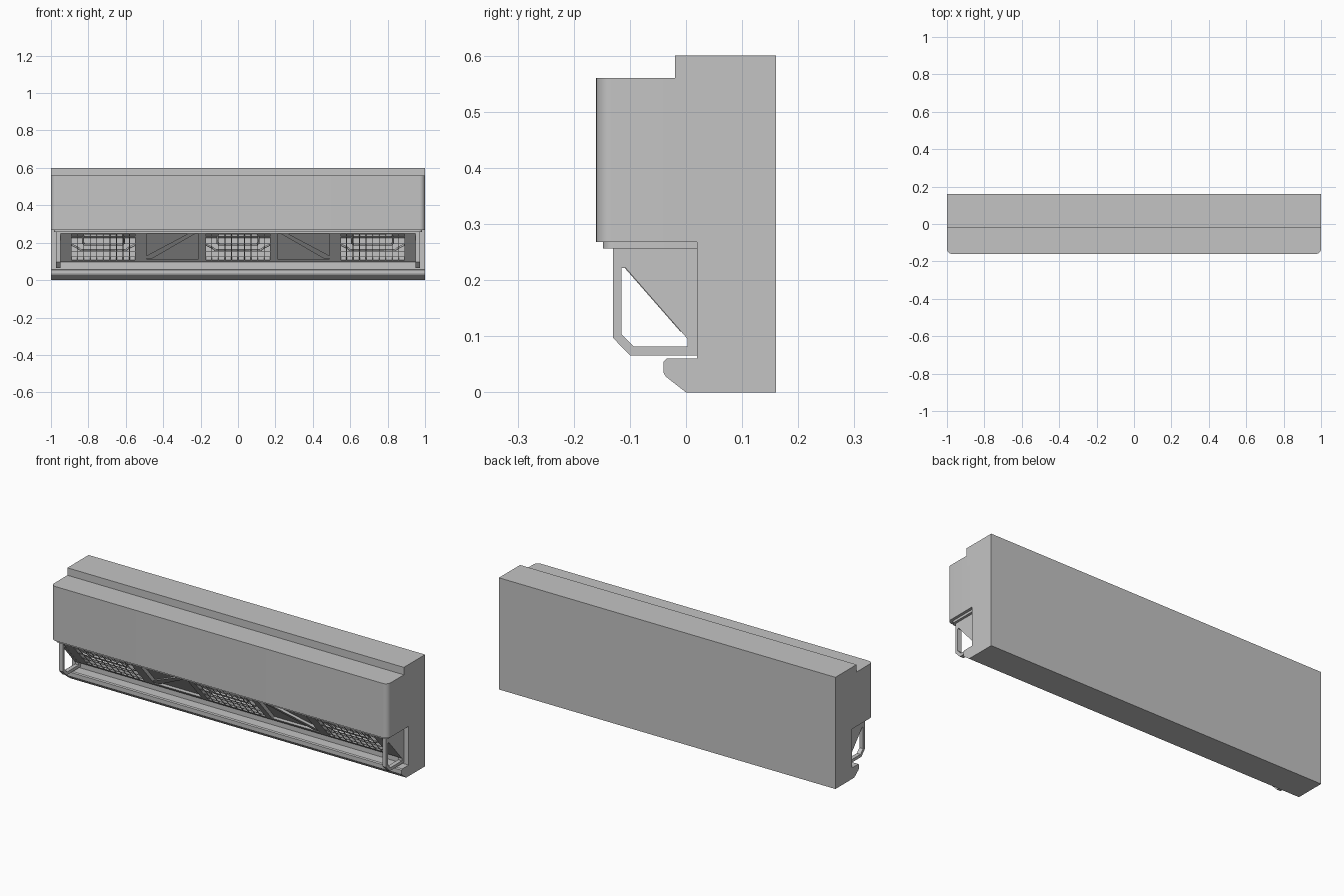
import bpy, bmesh
from mathutils import Vector

if "Cube" in bpy.data.objects:
    bpy.data.objects.remove(bpy.data.objects["Cube"], do_unlink=True)

GREY = (0.55, 0.55, 0.55, 1)
grey = bpy.data.materials.new("light grey")
grey.use_nodes = True
grey.diffuse_color = GREY
grey.node_tree.nodes["Principled BSDF"].inputs["Base Color"].default_value = GREY


def add(name, bm):
    bmesh.ops.recalc_face_normals(bm, faces=bm.faces)
    me = bpy.data.meshes.new(name)
    bm.to_mesh(me)
    bm.free()
    ob = bpy.data.objects.new(name, me)
    me.materials.append(grey)
    bpy.context.collection.objects.link(ob)
    return ob


def select(ob):
    bpy.ops.object.select_all(action='DESELECT')
    ob.select_set(True)
    bpy.context.view_layer.objects.active = ob


def extrude(bm, faces, x0, x1):
    """Push flat faces lying at x0 out to x1."""
    res = bmesh.ops.extrude_face_region(bm, geom=faces, use_keep_orig=True)
    moved = [g for g in res["geom"] if isinstance(g, bmesh.types.BMVert)]
    bmesh.ops.translate(bm, verts=moved, vec=(x1 - x0, 0, 0))


def prism(bm, profile, x0, x1):
    """Solid from a (y, z) profile between two x positions."""
    extrude(bm, [bm.faces.new([bm.verts.new((x0, y, z)) for y, z in profile])], x0, x1)


def rounded_block(name, half_x, y0, y1, z0, z1, radius):
    """Box whose two upright front edges are rounded."""
    bm = bmesh.new()
    prism(bm, [(y0, z0), (y1, z0), (y1, z1), (y0, z1)], -half_x, half_x)
    edges = [e for e in bm.edges if all(abs(v.co.y - y0) < 1e-5 for v in e.verts)
             and abs(e.verts[0].co.z - e.verts[1].co.z) > 0.001]
    bmesh.ops.bevel(bm, geom=edges, offset=radius, segments=8, profile=0.5, affect='EDGES')
    ob = add(name, bm)
    select(ob)
    bpy.ops.object.shade_smooth_by_angle(angle=0.6)


def wires(name, paths, radius):
    """Round rods along (points, closed) paths."""
    cu = bpy.data.curves.new(name, 'CURVE')
    cu.dimensions = '3D'
    cu.bevel_depth = radius
    cu.bevel_resolution = 1
    cu.use_fill_caps = True
    for pts, closed in paths:
        sp = cu.splines.new('POLY')
        sp.points.add(len(pts) - 1)
        for p, co in zip(sp.points, pts):
            p.co = (*co, 1)
        sp.use_cyclic_u = closed
    cu.materials.append(grey)
    ob = bpy.data.objects.new(name, cu)
    bpy.context.collection.objects.link(ob)
    select(ob)
    bpy.ops.object.convert(target='MESH')


def on_slope(x, z, inward=0.0):
    """Point on the sloping panel, optionally set back behind it."""
    return Vector((x, 0.003 - (z - 0.096) * 0.875 + inward, z))


# Back body with the hooked lip at the bottom
bm = bmesh.new()
prism(bm, [(0.16, 0), (0.16, 0.6), (-0.02, 0.6), (-0.02, 0.5), (0.02, 0.5), (0.02, 0.06),
           (-0.035, 0.06), (-0.04, 0.055), (-0.04, 0.035), (-0.036, 0.028), (0, 0)], -1, 1)
add("back_body", bm)

# Front hood and the thin plate below it
rounded_block("front_hood", 1, -0.16, 0.021, 0.268, 0.56, 0.028)
rounded_block("hood_underplate", 0.985, -0.148, 0.021, 0.256, 0.269, 0.02)

# End brackets: a plate with a window
OUTER = [(-0.13, 0.257), (0.02, 0.257), (0.02, 0.095), (0.02, 0.066), (-0.1, 0.066), (-0.13, 0.097)]
WINDOW = [(-0.115, 0.222), (-0.108, 0.222), (0.003, 0.095), (0.003, 0.082), (-0.093, 0.082), (-0.115, 0.104)]
for side, label in ((1, "left"), (-1, "right")):
    bm = bmesh.new()
    x0, x1 = side * 0.95, side * 0.972
    rings = [[bm.verts.new((x0, y, z)) for y, z in ring] for ring in (OUTER, WINDOW)]
    faces = []
    for i in range(len(OUTER)):
        j = (i + 1) % len(OUTER)
        faces.append(bm.faces.new((rings[0][i], rings[0][j], rings[1][j], rings[1][i])))
    extrude(bm, faces, x0, x1)
    add(label + "_bracket", bm)

# Sloping panel between the brackets
bm = bmesh.new()
prism(bm, [(0.021, 0.258), (-0.13, 0.258), (-0.13, 0.248), (0.003, 0.096), (0.021, 0.096)], -0.951, 0.951)
panel = add("sloping_panel", bm)

# Pockets cut into the panel: three deep vents, two shallow bays
VENTS = (-0.72, 0, 0.72)
bm = bmesh.new()
for x in VENTS:
    prism(bm, [(-0.14, 0.247), (-0.02, 0.247), (0.01, 0.225), (0.01, 0.108), (-0.03, 0.108)],
          x - 0.17, x + 0.17)
for x in (-0.35, 0.35):
    prism(bm, [(-0.14, 0.247), (-0.105, 0.247), (0.012, 0.112), (-0.03, 0.112)], x - 0.14, x + 0.14)
cutter = add("pocket_cutter", bm)
cutter.hide_render = True
mod = panel.modifiers.new("pockets", 'BOOLEAN')
mod.operation = 'DIFFERENCE'
mod.solver = 'EXACT'
mod.object = cutter
select(panel)
bpy.ops.object.modifier_apply(modifier=mod.name)
bpy.data.objects.remove(cutter, do_unlink=True)

# Diagonal ribs in the bays
for side, label in ((1, "left"), (-1, "right")):
    bm = bmesh.new()
    corners = [(0.23, 0.247), (0.27, 0.247), (0.49, 0.13), (0.49, 0.115), (0.46, 0.115)]
    front = [bm.verts.new(on_slope(side * x, z, 0.004)) for x, z in corners]
    back = [bm.verts.new(on_slope(side * x, z, 0.024)) for x, z in corners]
    bm.faces.new(front)
    bm.faces.new(back)
    for i in range(len(corners)):
        j = (i + 1) % len(corners)
        bm.faces.new((front[i], front[j], back[j], back[i]))
    add(label + "_bay_rib", bm)

# Vent grilles, each with a heating loop and cross rods behind
for x, label in zip(VENTS, ("right", "middle", "left")):
    bars = [([on_slope(x + i * 0.035, 0.109), on_slope(x + i * 0.035, 0.247)], False)
            for i in range(-4, 5)]
    bars += [([on_slope(x - 0.171, z), on_slope(x + 0.171, z)], False)
             for z in (0.125, 0.155, 0.195, 0.235)]
    wires(label + "_vent_grille", bars, 0.002)
    loop = [(-0.11, 0.2), (-0.1, 0.19), (0.1, 0.19), (0.11, 0.2),
            (0.11, 0.23), (0.1, 0.24), (-0.1, 0.24), (-0.11, 0.23)]
    rod = [(-0.171, 0.19), (-0.135, 0.172), (-0.12, 0.16), (0.12, 0.16), (0.135, 0.172), (0.171, 0.19)]
    wires(label + "_vent_loop", [([on_slope(x + a, z, 0.02) for a, z in loop], True),
                                 ([on_slope(x + a, z, 0.02) for a, z in rod], False)], 0.006)
